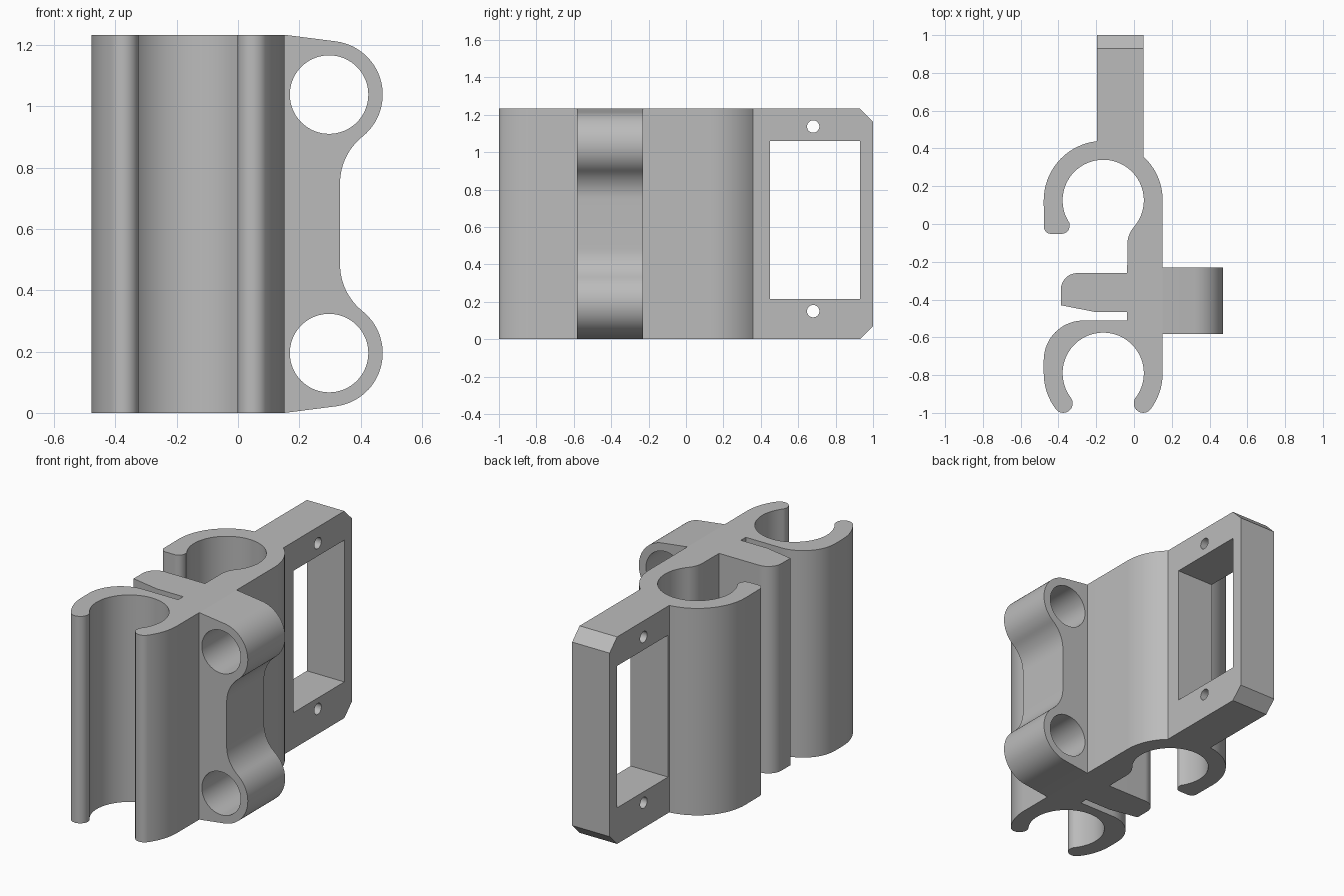
import bpy, bmesh
from math import cos, sin, radians, ceil
from mathutils import Vector

old = bpy.data.objects.get("Cube")
if old:
    bpy.data.objects.remove(old, do_unlink=True)

HEIGHT = 1.233
grey = bpy.data.materials.new("plain_grey")
grey.use_nodes = True
GREY = (0.5, 0.5, 0.5, 1)
grey.diffuse_color = GREY
grey.node_tree.nodes["Principled BSDF"].inputs["Base Color"].default_value = GREY


def arc(c, r, a0, a1):
    """Points on an arc, angles in degrees."""
    n = max(4, ceil(abs(a1 - a0) / 5))
    angles = [radians(a0 + (a1 - a0) * i / n) for i in range(n + 1)]
    return [(c[0] + r * cos(a), c[1] + r * sin(a)) for a in angles]


def prism(name, points, plane, lo, hi):
    """Extrude a 2D outline lying in plane xy, xz or yz from lo to hi."""
    place = {"xy": lambda p: (p[0], p[1], lo),
             "xz": lambda p: (p[0], lo, p[1]),
             "yz": lambda p: (lo, p[0], p[1])}[plane]
    axis = {"xy": (0, 0, 1), "xz": (0, 1, 0), "yz": (1, 0, 0)}[plane]
    clean = []
    for p in points:
        if not clean or (Vector(p) - Vector(clean[-1])).length > 1e-4:
            clean.append(p)
    if (Vector(clean[0]) - Vector(clean[-1])).length < 1e-4:
        clean.pop()
    bm = bmesh.new()
    face = bm.faces.new([bm.verts.new(place(p)) for p in clean])
    out = bmesh.ops.extrude_face_region(bm, geom=[face], use_keep_orig=True)
    moved = [v for v in out["geom"] if isinstance(v, bmesh.types.BMVert)]
    bmesh.ops.translate(bm, verts=moved, vec=Vector(axis) * (hi - lo))
    bmesh.ops.recalc_face_normals(bm, faces=bm.faces[:])
    mesh = bpy.data.meshes.new(name)
    bm.to_mesh(mesh)
    bm.free()
    mesh.materials.append(grey)
    obj = bpy.data.objects.new(name, mesh)
    bpy.context.collection.objects.link(obj)
    return obj


def cut(target, cutters):
    bpy.context.view_layer.objects.active = target
    for c in cutters:
        c.hide_render = True
        mod = target.modifiers.new("cut", "BOOLEAN")
        mod.operation, mod.solver, mod.object = "DIFFERENCE", "EXACT", c
        bpy.ops.object.modifier_apply(modifier=mod.name)
        bpy.data.objects.remove(c, do_unlink=True)


def polar(c, r, a):
    return (c[0] + r * cos(radians(a)), c[1] + r * sin(radians(a)))


# Body outline: two open clips, a spine, a side finger and the back plate
rear, front = (-0.163, 0.125), (-0.163, -0.79)
R_OUT, R_IN, R_MID, R_TIP = 0.315, 0.215, 0.265, 0.05
outline = (
    # rear clip and plate
    arc(rear, R_OUT, 0, 47.5)
    + [(0.05, 1), (-0.197, 1)]
    + arc(rear, R_OUT, 96.2, 180)
    + arc((-0.44, -0.015), 0.037, 180, 270)
    + arc((-0.383, -0.01), 0.042, 270, 375)
    + arc(rear, R_IN, 215, -41)
    + arc(polar(rear, R_IN + 0.14, -41), 0.14, 139, 180)
    # finger and slot
    + [(-0.036, -0.26)]
    + arc((-0.3, -0.347), 0.087, 90, 180)
    + [(-0.387, -0.43), (-0.21, -0.465), (-0.036, -0.465), (-0.036, -0.511)]
    # front clip
    + arc((-0.268, -0.721), 0.21, 90, 180)
    + arc(front, R_OUT, 180, 217)
    + arc(polar(front, R_MID, 217), R_TIP, 217, 397)
    + arc(front, R_IN, 217, -37)
    + arc(polar(front, R_MID, -37), R_TIP, 143, 323)
    + arc(front, R_OUT, -37, 0)
)
body = prism("clip_body", outline, "xy", 0, HEIGHT)

# Plate window, screw holes and end chamfers
cutters = [prism("window_cutter", [(0.45, 0.215), (0.93, 0.215), (0.93, 1.06), (0.45, 1.06)],
                 "yz", -0.6, 0.4)]
for z in (0.15, 1.137):
    cutters.append(prism("screw_cutter", arc((0.68, z), 0.033, 0, 360), "yz", -0.6, 0.4))
for flip in (False, True):
    corner = [(0.88, -0.05), (1.05, -0.05), (1.05, 0.12)]
    if flip:
        corner = [(y, HEIGHT - z) for y, z in corner]
    cutters.append(prism("chamfer_cutter", corner, "yz", -0.6, 0.4))
cut(body, cutters)

# Side lug with two eyes, mirrored about mid height
eye = (0.297, 0.195)
half = ([(0.152, 0)] + arc(eye, 0.175, 277.3, 411.4)
        + arc(polar(eye, 0.37, 51.4), 0.195, 231.4, 180))
lug = prism("side_lug", half + [(x, HEIGHT - z) for x, z in reversed(half)], "xz", -0.582, -0.23)
cut(lug, [prism("eye_cutter", arc((eye[0], z), 0.128, 0, 360), "xz", -0.8, 0)
          for z in (eye[1], HEIGHT - eye[1])])

# Smooth shading on curved walls
for obj in (body, lug):
    bpy.ops.object.select_all(action="DESELECT")
    obj.select_set(True)
    bpy.context.view_layer.objects.active = obj
    bpy.ops.object.shade_smooth_by_angle(angle=radians(25))
